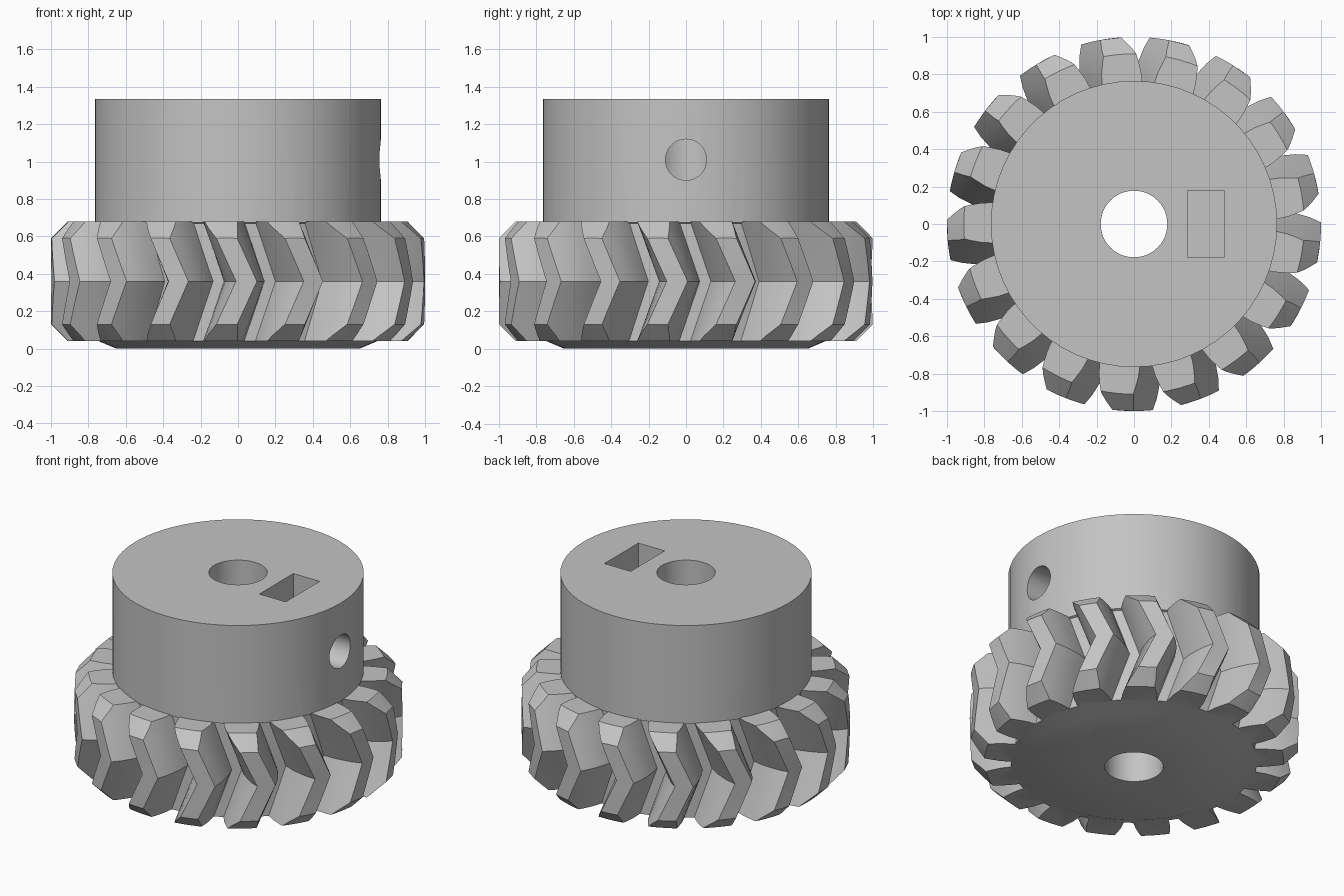
import bpy
import bmesh
from math import sin, cos, radians, tau

if "Cube" in bpy.data.objects:
    bpy.data.objects.remove(bpy.data.objects["Cube"], do_unlink=True)

grey = bpy.data.materials.new("plain grey")
grey.use_nodes = True
colour = (0.55, 0.55, 0.55, 1)
grey.diffuse_color = colour
grey.node_tree.nodes["Principled BSDF"].inputs["Base Color"].default_value = colour

TEETH = 17
TWIST = radians(8.4)
LOW, MID, HIGH = 0.04, 0.36, 0.68


def loft(name, rings):
    """Closed solid skinned through rings of equal point count."""
    bm = bmesh.new()
    loops = [[bm.verts.new(p) for p in ring] for ring in rings]
    n = len(loops[0])
    for a, b in zip(loops, loops[1:]):
        for i in range(n):
            j = (i + 1) % n
            bm.faces.new((a[i], a[j], b[j], b[i]))
    bm.faces.new(loops[0][::-1])
    bm.faces.new(loops[-1])
    bmesh.ops.recalc_face_normals(bm, faces=bm.faces)
    mesh = bpy.data.meshes.new(name)
    bm.to_mesh(mesh)
    bm.free()
    mesh.materials.append(grey)
    ob = bpy.data.objects.new(name, mesh)
    bpy.context.collection.objects.link(ob)
    return ob


def circle(r, z, n=60):
    return [(r * cos(tau * i / n), r * sin(tau * i / n), z) for i in range(n)]


def lathe(name, profile, n=60):
    return loft(name, [circle(r, z, n) for r, z in profile])


def combine(target, tool, operation):
    """Apply a boolean and discard the tool."""
    mod = target.modifiers.new(operation, "BOOLEAN")
    mod.operation = operation
    mod.solver = "EXACT"
    mod.object = tool
    bpy.context.view_layer.objects.active = target
    bpy.ops.object.modifier_apply(modifier=mod.name)
    bpy.data.objects.remove(tool, do_unlink=True)


def gear_ring(z):
    """Tooth outline at one height, turned to follow the herringbone."""
    turn = radians(-87.4) - TWIST * abs(z - MID) / (HIGH - MID)
    flank = [(0.75, 8.3), (0.82, 7.4), (0.88, 6.2), (0.94, 4.9), (1.0, 3.2)]
    tooth = [(r, -a) for r, a in flank] + [(r, a) for r, a in flank[::-1]]
    points = []
    for k in range(TEETH):
        for r, a in tooth:
            t = turn + tau * k / TEETH + radians(a)
            points.append((r * cos(t), r * sin(t), z))
    return points


# Herringbone teeth, with both ends chamfered by a turned envelope
STEPS = 8
gear = loft("herringbone_gear", [gear_ring(LOW + (HIGH - LOW) * i / STEPS)
                                 for i in range(STEPS + 1)])
envelope = lathe("chamfer_envelope", [(0.89, 0.02), (1.02, 0.15),
                                      (1.02, 0.57), (0.89, 0.70)], 102)
combine(gear, envelope, "INTERSECT")

# Hub above the teeth and the shallow cone below them
body = lathe("hub", [(0.65, 0), (0.745, LOW), (0.7, 0.06), (0.7, 0.65),
                     (0.765, 0.675), (0.765, 1.335)])
combine(gear, body, "UNION")

# Shaft bore
combine(gear, lathe("bore_cutter", [(0.178, -0.1), (0.178, 1.5)], 48), "DIFFERENCE")

# Nut slot sunk into the hub top
slot = loft("slot_cutter", [[(0.285, -0.18, z), (0.48, -0.18, z),
                             (0.48, 0.18, z), (0.285, 0.18, z)]
                            for z in (0.8, 1.5)])
combine(gear, slot, "DIFFERENCE")

# Set screw hole from the hub side to the bore
screw = loft("screw_cutter", [[(x, a, 1.01 + b) for a, b, _ in circle(0.11, 0, 32)]
                              for x in (0.05, 0.9)])
combine(gear, screw, "DIFFERENCE")

# Smooth curved surfaces, crisp edges
bpy.ops.object.select_all(action="DESELECT")
gear.select_set(True)
bpy.context.view_layer.objects.active = gear
bpy.ops.object.shade_smooth_by_angle(angle=radians(30))
